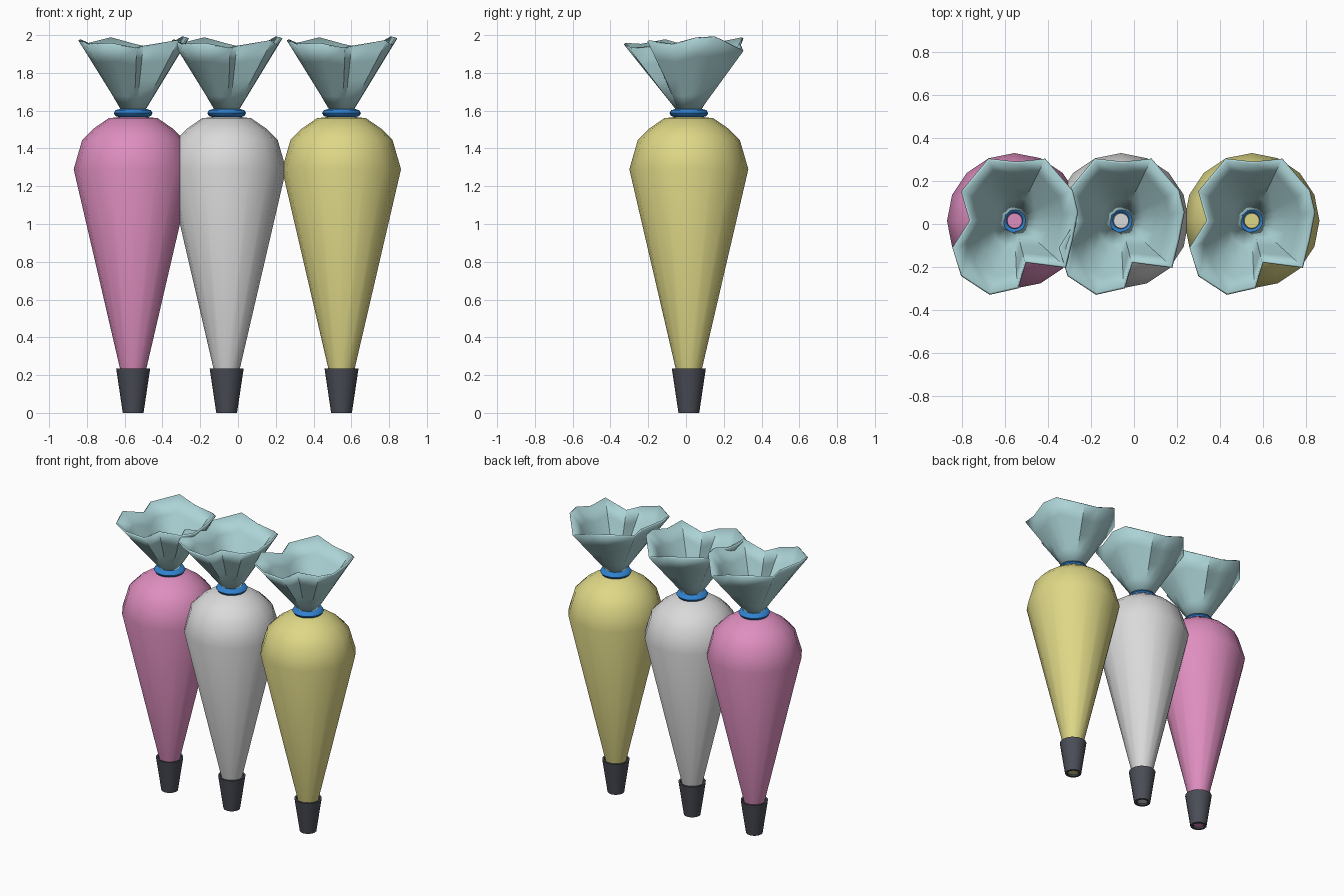
import bpy, bmesh, math

cube = bpy.data.objects.get("Cube")
if cube:
    bpy.data.objects.remove(cube, do_unlink=True)


def material(name, rgb):
    m = bpy.data.materials.new(name)
    m.use_nodes = True
    m.diffuse_color = (*rgb, 1)
    m.node_tree.nodes["Principled BSDF"].inputs["Base Color"].default_value = (*rgb, 1)
    return m


TEAL = material("pale teal", (0.41, 0.65, 0.67))
BLUE = material("blue", (0.03, 0.22, 0.62))
DARK = material("dark grey", (0.07, 0.075, 0.095))
BAGS = {
    "left": (0.548, material("yellow", (0.73, 0.68, 0.24))),
    "middle": (-0.06, material("white", (0.70, 0.70, 0.70))),
    "right": (-0.555, material("pink", (0.73, 0.27, 0.52))),
}
CENTRE_Y = 0.015


def loft(name, rings, x, mat, cap=False, loop=False, angle=40):
    """Skin a stack of equal-sized point rings."""
    bm = bmesh.new()
    rows = [[bm.verts.new(p) for p in ring] for ring in rings]
    n = len(rows[0])
    pairs = list(zip(rows, rows[1:]))
    if loop:
        pairs.append((rows[-1], rows[0]))
    for a, b in pairs:
        for i in range(n):
            j = (i + 1) % n
            bm.faces.new((a[i], a[j], b[j], b[i]))
    if cap:
        bm.faces.new(rows[0][::-1])
        bm.faces.new(rows[-1])
    bmesh.ops.recalc_face_normals(bm, faces=bm.faces)
    mesh = bpy.data.meshes.new(name)
    bm.to_mesh(mesh)
    bm.free()
    obj = bpy.data.objects.new(name, mesh)
    obj.location = (x, CENTRE_Y, 0)
    mesh.materials.append(mat)
    bpy.context.collection.objects.link(obj)
    bpy.ops.object.select_all(action="DESELECT")
    obj.select_set(True)
    bpy.context.view_layer.objects.active = obj
    bpy.ops.object.shade_smooth_by_angle(angle=math.radians(angle))
    return obj


def lathe(profile, sides=16):
    turn = [math.tau * i / sides for i in range(sides)]
    return [[(r * math.cos(a), r * math.sin(a), z) for a in turn] for r, z in profile]


# Profiles as (radius, height)
BODY = [(0.035, 0.01), (0.07, 0.235), (0.315, 1.29), (0.27, 1.445),
        (0.21, 1.505), (0.13, 1.56), (0.04, 1.57), (0.035, 1.61)]
NOZZLE = [(0.055, 0), (0.09, 0.235), (0.078, 0.235), (0.038, 0)]
RING = [(0.07 + 0.033 * math.cos(t * math.tau / 8), 1.587 + 0.022 * math.sin(t * math.tau / 8))
        for t in range(8)]

# Crumpled rim of the open end, counter-clockwise
RIM = [(0.265, 0.14, 1.99), (0.14, 0.285, 1.92), (0.01, 0.27, 1.95), (-0.12, 0.285, 1.985),
       (-0.245, 0.135, 1.955), (-0.205, 0.0, 1.94), (-0.285, -0.125, 1.975),
       (-0.245, -0.255, 1.95), (-0.115, -0.34, 1.955), (0.015, -0.31, 1.93),
       (0.05, -0.19, 1.94), (0.235, -0.215, 1.97), (0.265, -0.09, 1.95), (0.29, 0.04, 1.985)]


def frill_ring(t):
    """Blend from a round neck to the crumpled rim."""
    points = []
    for x, y, z in RIM:
        a = math.atan2(y, x)
        nx, ny = 0.05 * math.cos(a), 0.05 * math.sin(a)
        points.append((nx + (x - nx) * t, ny + (y - ny) * t, 1.59 + (z - 1.59) * t))
    return points


for side, (x, colour) in BAGS.items():
    loft(side + "_bag_body", lathe(BODY), x, colour, cap=True)
    loft(side + "_nozzle", lathe(NOZZLE), x, DARK, loop=True)
    loft(side + "_tie_ring", lathe(RING, 24), x, BLUE, loop=True, angle=60)
    frill = loft(side + "_frill", [frill_ring(t / 4) for t in range(5)], x, TEAL, angle=50)
    thick = frill.modifiers.new("Thickness", "SOLIDIFY")
    thick.thickness = 0.012
    thick.offset = 0
